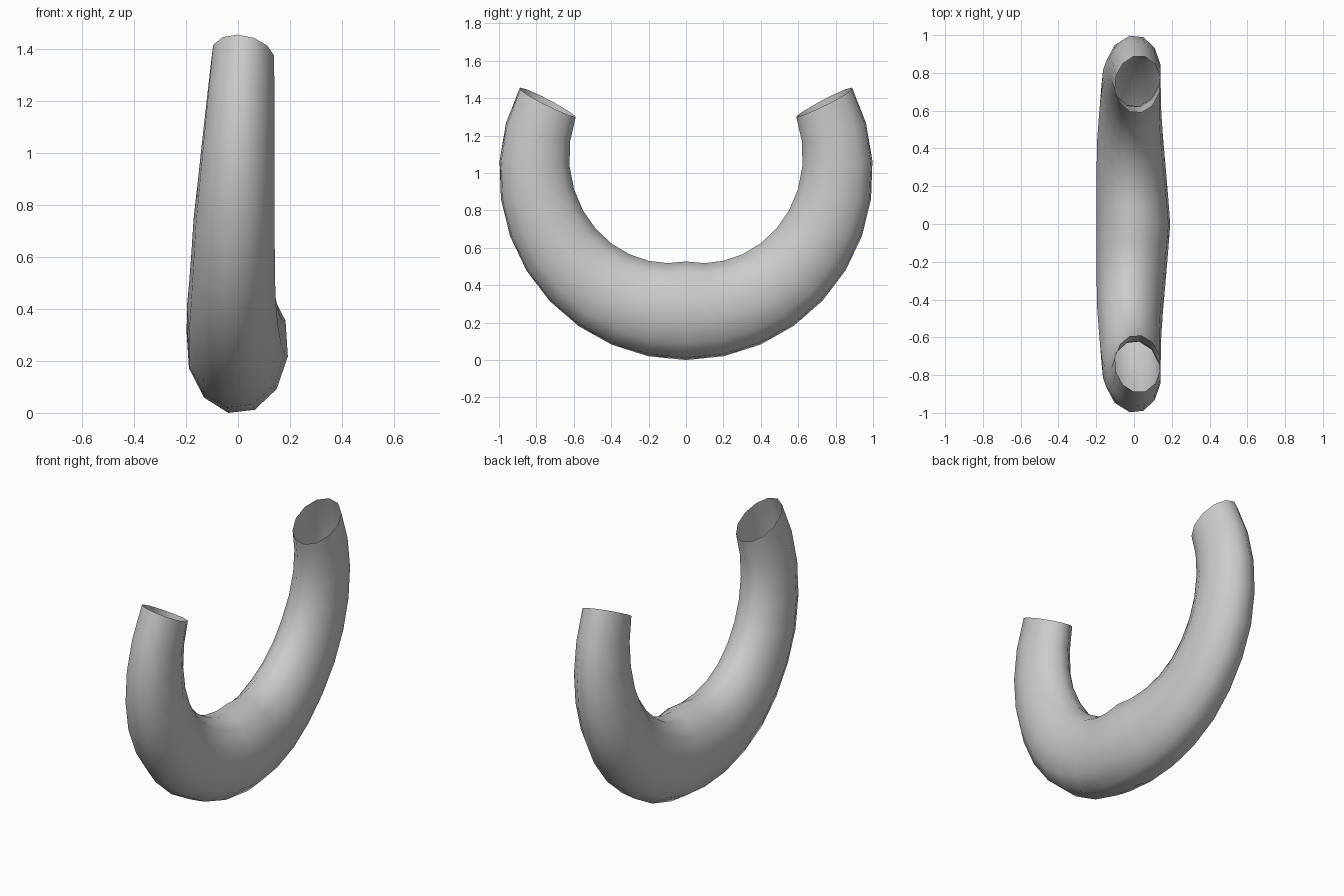
import bpy, bmesh, math

if "Cube" in bpy.data.objects:
    bpy.data.objects.remove(bpy.data.objects["Cube"])

SIDES, HALF_STEPS = 12, 10
END = math.radians(117.1)          # arc angle from the bottom to each open end

# half-widths of the tube towards -x and +x, by arc angle in degrees
LEFT = [(0, .199), (35, .198), (70, .172), (90, .143), (118, .10)]
RIGHT = [(0, .193), (16, .176), (33, .156), (50, .143), (118, .14)]


def lerp(table, a):
    for (a0, v0), (a1, v1) in zip(table, table[1:]):
        if a <= a1:
            return v0 + (v1 - v0) * (a - a0) / (a1 - a0)
    return table[-1][1]


def ring(phi):
    """Oval section of the tube at arc angle phi (0 = bottom)."""
    a = abs(phi)
    deg = math.degrees(a)
    l, r = lerp(LEFT, deg), lerp(RIGHT, deg)
    cx, hx = (r - l) / 2, (r + l) / 2 * 1.01
    inner = 0.47 + 0.00163 * deg
    mid, hr = (1 + inner) / 2, (1 - inner) / 2 * 1.01
    tilt = 0.13 * (a / END) ** 2   # the ends lean slightly to +x
    pts = []
    for k in range(SIDES):
        t = math.radians(20 + 360 * k / SIDES)
        dx = hx * math.cos(t)
        rad = mid - hr * math.sin(t)
        p = math.copysign(a - dx * tilt / mid, phi) if a > 1e-6 else 0
        pts.append((cx + dx, rad * math.sin(p), 1 - rad * math.cos(p)))
    return pts


# curved tapering tube, open at both ends
bm = bmesh.new()
rings = [[bm.verts.new(p) for p in ring(END * i / HALF_STEPS)]
         for i in range(-HALF_STEPS, HALF_STEPS + 1)]
for a, b in zip(rings, rings[1:]):
    for k in range(SIDES):
        n = (k + 1) % SIDES
        bm.faces.new((a[k], a[n], b[n], b[k])).smooth = True
bmesh.ops.recalc_face_normals(bm, faces=bm.faces)
# make sure the outside is the front side
bm.faces.ensure_lookup_table()
low = min(bm.faces, key=lambda f: f.calc_center_median().z)
if low.normal.z > 0:
    bmesh.ops.reverse_faces(bm, faces=bm.faces)
zmin = min(v.co.z for v in bm.verts)
for v in bm.verts:
    v.co.z -= zmin

mesh = bpy.data.meshes.new("curved_tube")
bm.to_mesh(mesh)
bm.free()
tube = bpy.data.objects.new("curved_tube", mesh)
bpy.context.collection.objects.link(tube)

grey = bpy.data.materials.new("light grey")
grey.diffuse_color = (0.6, 0.6, 0.6, 1)
grey.use_nodes = True
grey.node_tree.nodes["Principled BSDF"].inputs["Base Color"].default_value = grey.diffuse_color
mesh.materials.append(grey)
